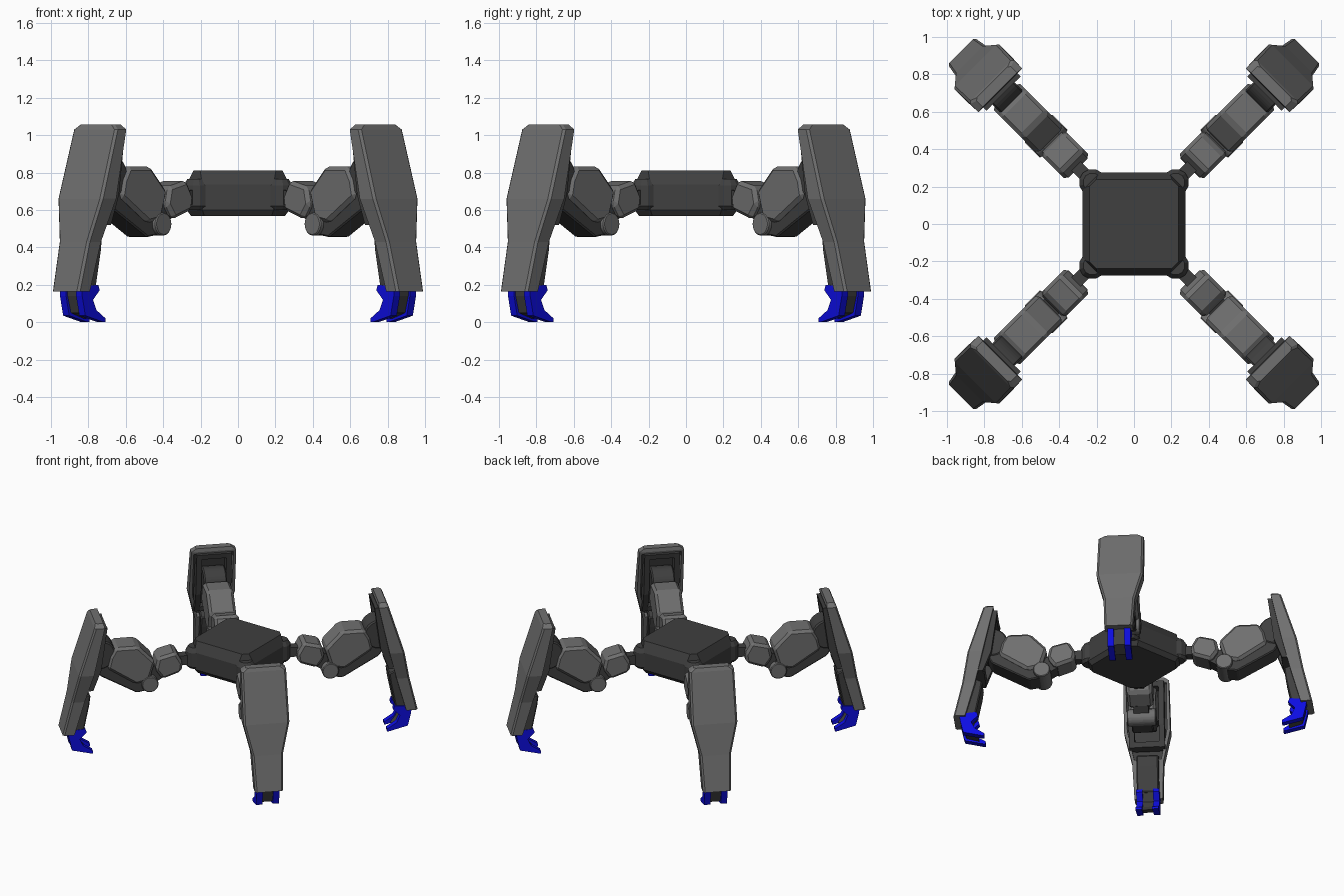
import bpy, bmesh, math
from mathutils import Matrix, Vector

if "Cube" in bpy.data.objects:
    bpy.data.objects.remove(bpy.data.objects["Cube"])


def material(name, col):
    m = bpy.data.materials.new(name)
    m.diffuse_color = (*col, 1)
    m.use_nodes = True
    m.node_tree.nodes["Principled BSDF"].inputs["Base Color"].default_value = m.diffuse_color
    return m


LIGHT = material("light grey", (0.16, 0.16, 0.16))
DARK = material("dark grey", (0.05, 0.05, 0.05))
BLUE = material("blue", (0.004, 0.004, 0.75))


def finish(bm, name, mats, bevel=0.0):
    bmesh.ops.recalc_face_normals(bm, faces=bm.faces)
    if bevel:
        edges = [e for e in bm.edges if e.calc_face_angle(0) > 0.3]
        bmesh.ops.bevel(bm, geom=edges, offset=bevel, segments=1,
                        affect='EDGES', clamp_overlap=True)
    me = bpy.data.meshes.new(name)
    bm.to_mesh(me)
    bm.free()
    for m in mats:
        me.materials.append(m)
    return me


def loft(loops):
    bm = bmesh.new()
    rings = [[bm.verts.new(p) for p in loop] for loop in loops]
    n = len(rings[0])
    for a, b in zip(rings, rings[1:]):
        for i in range(n):
            bm.faces.new((a[i], a[(i + 1) % n], b[(i + 1) % n], b[i]))
    bm.faces.new(rings[0])
    bm.faces.new(rings[-1])
    return bm


def prism(name, pts, t0, t1, mat, bevel=0.0):
    """Side profile (radius, height) extruded across the leg from t0 to t1."""
    bm = loft([[(r, t, z) for r, z in pts] for t in (t0, t1)])
    return finish(bm, name, [mat], bevel)


def disc(name, r, z, rad, t0, t1, mat, bevel=0.0, n=20):
    pts = [(r + rad * math.cos(math.tau * i / n), z + rad * math.sin(math.tau * i / n))
           for i in range(n)]
    return prism(name, pts, t0, t1, mat, bevel)


def place(me, name, rot=0.0):
    ob = bpy.data.objects.new(name, me)
    ob.rotation_euler.z = rot
    bpy.context.collection.objects.link(ob)


# Body: chamfered square hull
def octagon(z, h, c):
    k = h - c
    return [(h, -k, z), (h, k, z), (k, h, z), (-k, h, z),
            (-h, k, z), (-h, -k, z), (-k, -h, z), (k, -h, z)]


hull = loft([octagon(0.567, 0.25, 0.07), octagon(0.60, 0.275, 0.085),
             octagon(0.735, 0.275, 0.085), octagon(0.812, 0.238, 0.035)])
place(finish(hull, "body", [DARK]), "body")

parts = []

# Hip socket, arm and hip block
socket = loft([[(0.315 + rad * math.cos(math.tau * i / 12), rad * math.sin(math.tau * i / 12), z)
                for i in range(12)]
               for z, rad in ((0.60, 0.055), (0.62, 0.072), (0.73, 0.072), (0.765, 0.05))])
parts.append(finish(socket, "hip_socket", [DARK]))
parts.append(prism("hip_arm", [(0.30, 0.63), (0.30, 0.71), (0.48, 0.70), (0.48, 0.63)],
                   -0.035, 0.035, DARK))
parts.append(prism("hip_block", [(0.47, 0.76), (0.605, 0.725), (0.625, 0.63), (0.57, 0.55),
                                 (0.43, 0.60), (0.42, 0.67)], -0.092, 0.092, LIGHT, 0.02))

# Knee link and knee pin
parts.append(prism("knee_link", [(0.55, 0.68), (0.70, 0.62), (0.68, 0.48), (0.55, 0.56)],
                   -0.055, 0.055, DARK))
parts.append(disc("knee_pin", 0.665, 0.525, 0.062, -0.105, 0.105, LIGHT, 0.006))

# Thigh: armour over a dark beam
parts.append(prism("thigh_armour", [(0.92, 0.832), (0.75, 0.832), (0.625, 0.70), (0.67, 0.55),
                                    (0.77, 0.53), (0.98, 0.67), (0.96, 0.76)],
                   -0.1, 0.1, LIGHT, 0.02))
parts.append(prism("thigh_beam", [(0.64, 0.58), (0.66, 0.47), (0.76, 0.455), (1.03, 0.61),
                                  (1.10, 0.74), (0.92, 0.79)], -0.078, 0.078, DARK, 0.008))
parts.append(disc("shin_joint", 1.03, 0.78, 0.115, -0.085, 0.085, DARK, 0.01))

# Shin panel: lofted shield, hollowed at the back
rows = [(1.056, 1.072, 1.015, 0.13), (1.03, 1.085, 1.01, 0.165), (0.66, 1.20, 1.09, 0.169),
        (0.43, 1.245, 1.15, 0.114), (0.165, 1.308, 1.223, 0.103)]
panel = loft([[(ri, -w, z), (ro - 0.012, -w, z), (ro, -w + 0.014, z),
               (ro, w - 0.014, z), (ro - 0.012, w, z), (ri, w, z)] for z, ro, ri, w in rows])
bmesh.ops.recalc_face_normals(panel, faces=panel.faces)
back = [f for f in panel.faces if f.normal.x < -0.8 and f.calc_center_median().z > 0.45
        and f.calc_center_median().z < 1.03]
bmesh.ops.inset_region(panel, faces=back, thickness=0.025, depth=0.0)
res = bmesh.ops.extrude_face_region(panel, geom=back)
bmesh.ops.translate(panel, vec=Vector((0.045, 0, 0.012)),
                    verts=[v for v in res["geom"] if isinstance(v, bmesh.types.BMVert)])
bmesh.ops.delete(panel, geom=back, context='FACES')
for f in res["geom"]:
    if isinstance(f, bmesh.types.BMFace):
        f.material_index = 1
parts.append(finish(panel, "shin_panel", [LIGHT, DARK]))

# Dark rails and cross bars framing the shin joint
for s in (-1, 1):
    parts.append(prism("shin_rail", [(0.985, 1.015), (1.05, 1.015), (1.15, 0.52), (1.09, 0.52),
                                     (1.03, 0.68)], s * 0.09, s * 0.13, DARK))
for z, r in ((0.975, 0.995), (0.52, 1.085)):
    parts.append(prism("shin_cross_bar", [(r, z), (r + 0.07, z), (r + 0.06, z + 0.04),
                                          (r - 0.008, z + 0.04)], -0.09, 0.09, DARK))

# Lower shin strut behind the panel
parts.append(prism("shin_strut", [(1.10, 0.46), (1.19, 0.50), (1.25, 0.18), (1.15, 0.18),
                                  (1.11, 0.38)], -0.08, 0.08, DARK, 0.008))

# Foot: two blue prongs around a dark core
for s in (-1, 1):
    parts.append(prism("foot_prong", [(1.265, 0.19), (1.262, 0.14), (1.238, 0.035), (1.10, 0.0),
                                      (1.085, 0.0), (1.085, 0.02), (1.155, 0.065),
                                      (1.18, 0.12), (1.13, 0.17), (1.14, 0.20)],
                       s * 0.038, s * 0.084, BLUE))
parts.append(prism("foot_core", [(1.25, 0.2), (1.25, 0.14), (1.225, 0.05), (1.13, 0.02),
                                 (1.165, 0.065), (1.19, 0.12), (1.15, 0.2)],
                   -0.04, 0.04, DARK))

# Four identical legs on the diagonals
for k, leg in enumerate(("back_right", "back_left", "front_left", "front_right")):
    for me in parts:
        place(me, leg + "_" + me.name.split(".")[0], math.radians(45 + 90 * k))
